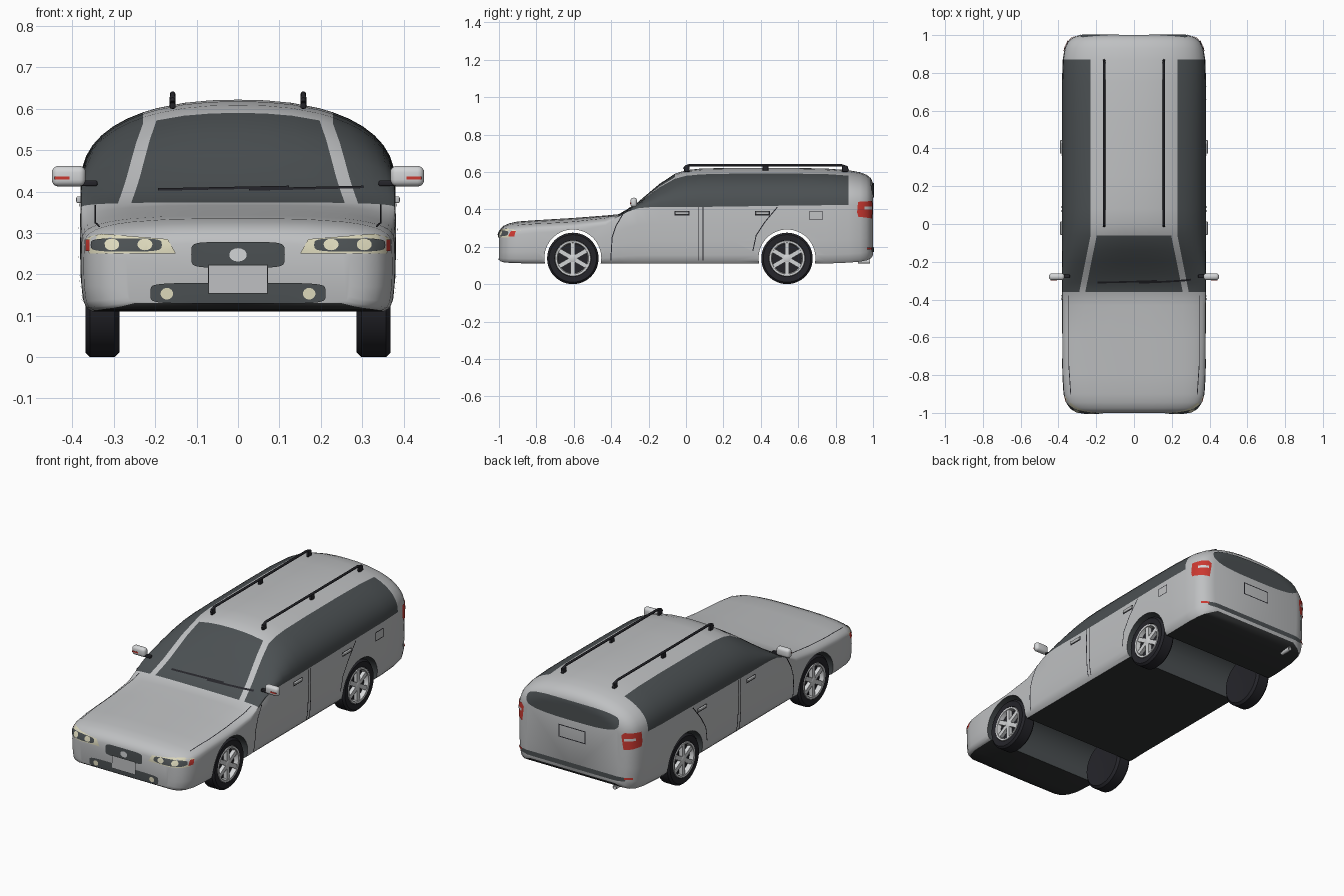
import bpy, bmesh, math
from mathutils import Vector, Matrix
from mathutils.bvhtree import BVHTree

old = bpy.data.objects.get("Cube")
if old:
    bpy.data.objects.remove(old, do_unlink=True)


def material(name, *rgb):
    m = bpy.data.materials.new(name)
    m.use_nodes = True
    m.diffuse_color = (*rgb, 1)
    m.node_tree.nodes["Principled BSDF"].inputs["Base Color"].default_value = (*rgb, 1)
    return m


SILVER = material("silver paint", .52, .53, .54)
GLASS = material("dark glass", .07, .08, .085)
UNDER = material("underside grey", .03, .032, .033)
BLACK = material("black rubber", .018, .018, .023)
CREAM = material("lamp cream", .72, .69, .5)
RED = material("lamp red", .6, .04, .03)
BRIGHT = material("bright metal", .65, .66, .67)


def finish(name, bm, *mats, angle=35):
    """Turn a bmesh into a smooth-shaded object."""
    mesh = bpy.data.meshes.new(name)
    bm.to_mesh(mesh)
    bm.free()
    ob = bpy.data.objects.new(name, mesh)
    bpy.context.collection.objects.link(ob)
    for m in mats:
        mesh.materials.append(m)
    smooth(ob, angle)
    return ob


def smooth(ob, angle=35):
    bpy.ops.object.select_all(action='DESELECT')
    ob.select_set(True)
    bpy.context.view_layer.objects.active = ob
    bpy.ops.object.shade_smooth_by_angle(angle=math.radians(angle))


def box(name, loc, size, mat, bevel=0):
    bm = bmesh.new()
    bmesh.ops.create_cube(bm, size=1, matrix=Matrix.Translation(loc) @ Matrix.Diagonal((*size, 1)))
    if bevel:
        bmesh.ops.bevel(bm, geom=bm.edges[:], offset=bevel, segments=4, profile=.5, affect='EDGES')
    return finish(name, bm, mat)


def lathe(name, profile, loc, axis, mat, steps=40):
    """Spin (radius, offset) points round an axis through loc."""
    bm = bmesh.new()
    axis = Vector(axis)
    pts = [bm.verts.new(Vector(loc) + axis * a + Vector((0, 0, r))) for r, a in profile]
    edges = [bm.edges.new(p) for p in zip(pts, pts[1:])]
    bmesh.ops.spin(bm, geom=pts + edges, cent=loc, axis=axis, angle=math.tau, steps=steps)
    bmesh.ops.remove_doubles(bm, verts=bm.verts, dist=.0001)
    bmesh.ops.recalc_face_normals(bm, faces=bm.faces)
    return finish(name, bm, mat)


# Body shell stations: y, half width, top, shoulder, bottom
STATIONS = [
    (-1, .27, .275, .235, .13), (-.992, .305, .295, .24, .122), (-.975, .335, .312, .25, .117),
    (-.945, .358, .325, .258, .114), (-.9, .372, .335, .265, .112), (-.8, .378, .342, .275, .11),
    (-.6, .38, .354, .285, .11), (-.43, .38, .367, .315, .11), (-.36, .38, .374, .36, .11),
    (-.31, .38, .403, .387, .11), (-.26, .38, .436, .405, .11), (-.2, .38, .487, .411, .11),
    (-.14, .38, .537, .412, .11), (-.06, .38, .59, .412, .11), (0, .38, .609, .412, .11),
    (.08, .38, .618, .413, .11), (.25, .38, .622, .415, .11), (.55, .38, .622, .42, .11),
    (.75, .38, .618, .422, .11), (.87, .376, .609, .424, .115), (.93, .366, .598, .424, .12),
    (.965, .35, .585, .424, .127), (.988, .322, .567, .424, .137), (1, .28, .54, .424, .155)]
ARC = 7


def section(y, w, top, sh, bot):
    """Closed ring; the pillar edges and the belt line fall on fixed columns."""
    t = min(1, max(0, (-.06 - y) / .3))
    n = 2.3 + .8 * t
    inner, outer = min(.197 + .061 * t, .7 * w), min(.23 + .06 * t, .8 * w)
    half = [(x, sh + (top - sh) * (1 - (x / w) ** n) ** (1 / n))
            for x in (0, inner / 3, inner * 2 / 3, inner, outer)]
    start = math.acos((outer / w) ** (n / 2))
    for k in range(ARC - 1, -1, -1):
        a = start * k / ARC
        half.append((w * math.cos(a) ** (2 / n), sh + (top - sh) * math.sin(a) ** (2 / n)))
    for f, s in ((.7, 1.004), (.4, 1), (.15, .987), (.05, .967), (0, .93), (0, 0)):
        half.append((w * s, bot + (sh - bot) * f))
    return half, [(x, y, z) for x, z in half] + [(-x, y, z) for x, z in half[-2:0:-1]]


bm = bmesh.new()
rings = []
for st in STATIONS:
    half, ring = section(*st)
    rings.append([bm.verts.new(p) for p in ring])
count, last = len(rings[0]), len(half) - 1
for i, (a, b) in enumerate(zip(rings, rings[1:])):
    y = (STATIONS[i][0] + STATIONS[i + 1][0]) / 2
    for j in range(count):
        k = (j + 1) % count
        f = bm.faces.new((a[j], a[k], b[k], b[j]))
        col = j if j < last else count - 1 - j
        if col < 3 and -.36 < y < -.06 or 4 <= col < 4 + ARC and -.36 < y < .87:
            f.material_index = 1
        elif col == last - 1:
            f.material_index = 2
for cap in (rings[0], rings[-1]):
    bm.faces.new(cap)
bmesh.ops.recalc_face_normals(bm, faces=bm.faces)
SHELL = BVHTree.FromBMesh(bm)
body = finish("body_shell", bm, SILVER, GLASS, UNDER)

# Wheel tunnels
AXLES = {"front": -.605, "rear": .54}
for y in AXLES.values():
    cutter = lathe("arch_cutter", [(0, -.5), (.152, -.5), (.152, .5), (0, .5)], (0, y, .14), (1, 0, 0), GLASS, 56)
    cutter.hide_render = True
    mod = body.modifiers.new("arch", 'BOOLEAN')
    mod.operation, mod.solver, mod.object = 'DIFFERENCE', 'EXACT', cutter
    mod.material_mode = 'TRANSFER'
    bpy.context.view_layer.objects.active = body
    bpy.ops.object.modifier_apply(modifier=mod.name)
    bpy.data.objects.remove(cutter, do_unlink=True)
smooth(body)


# Projection frames: 2D point -> ray start and direction
def front(u, v): return Vector((u, -2, v)), Vector((0, 1, 0))
def rear(u, v): return Vector((u, 2, v)), Vector((0, -1, 0))
def above(u, v): return Vector((u, v, 2)), Vector((0, 0, -1))
def side(s): return lambda u, v: (Vector((s * 2, u, v)), Vector((-s, 0, 0)))
def corner(s):
    return lambda u, v: (Vector((s * (1.345 - .707 * u), 1.965 + .707 * u, v)), Vector((-s, -1, 0)).normalized())


def oval(cx, cy, hw, hh, e=2, n=32):
    """Superellipse outline: e = 2 is round, larger is boxier."""
    def power(c): return math.copysign(abs(c) ** (2 / e), c)
    return [(cx + hw * power(math.cos(math.tau * i / n)), cy + hh * power(math.sin(math.tau * i / n)))
            for i in range(n)]


def rect(cx, cy, hw, hh):
    return [(cx - hw, cy - hh), (cx + hw, cy - hh), (cx + hw, cy + hh), (cx - hw, cy + hh)]


def strip(path, width=.005):
    quads = []
    for a, b in zip(path, path[1:]):
        a, b = Vector(a), Vector(b)
        d = (b - a).normalized() * width / 2
        off = Vector((-d.y, d.x))
        quads.append([a - off - d, b - off + d, b + off + d, a + off - d])
    return quads


def plate(name, outlines, frame, mat, layer=0):
    """Slice flat outlines and drape them on the shell."""
    bm = bmesh.new()
    for o in outlines:
        bm.faces.new([bm.verts.new((p[0], p[1], 0)) for p in o])
    for axis in (0, 1):
        vals = [v.co[axis] for v in bm.verts]
        normal = Vector((1 - axis, axis, 0))
        for k in range(int(min(vals) / .02) - 1, int(max(vals) / .02) + 2):
            bmesh.ops.bisect_plane(bm, geom=bm.verts[:] + bm.edges[:] + bm.faces[:], dist=.00001,
                                   plane_co=normal * k * .02, plane_no=normal)
    for v in bm.verts:
        start, d = frame(v.co.x, v.co.y)
        hit = SHELL.ray_cast(start, d)[0] or SHELL.find_nearest(start + d)[0]
        v.co = hit - d * (.004 + .0015 * layer)
    bm.normal_update()
    for f in bm.faces:
        if f.normal.dot(d) > 0:
            f.normal_flip()
    return finish(name, bm, mat)


# Nose
plate("grille", [oval(0, .247, .113, .031, 6)], front, GLASS)
plate("grille_oval", [oval(0, .247, .021, .016)], front, BRIGHT, 1)
plate("front_plate_edge", [rect(0, .188, .073, .036)], front, UNDER, 1)
plate("front_plate", [rect(0, .188, .07, .033)], front, SILVER, 2)
plate("lower_intake", [oval(0, .154, .212, .025, 6)], front, GLASS)
plate("wipers", strip([(-.19, .405), (.12, .411)], .006) + strip([(.03, .405), (.3, .411)], .006), front, BLACK)

# Tail
plate("rear_window", [oval(0, .488, .285, .054, 3)], rear, GLASS)
plate("rear_bumper_strip", [oval(0, .185, .32, .013, 8)], rear, GLASS)
plate("rear_plate_outline", strip([*rect(0, .36, .08, .033), (-.08, .327)]), rear, BLACK)
lathe("exhaust", [(0, -.04), (.012, -.04), (.012, .025), (.009, .025), (.009, 0), (0, 0)],
      (-.25, .96, .122), (0, 1, 0), BRIGHT, 20)
plate("fuel_flap", strip([*rect(.695, .367, .034, .023), (.661, .344)], .004), side(1), BLACK)

for s, label in ((1, "left"), (-1, "right")):
    # Lamps
    lamp = [(.15, .25), (.36, .25), (.37, .288), (.33, .298), (.17, .285)]
    plate(label + "_headlight", [[(s * x, z) for x, z in lamp]], front, CREAM)
    plate(label + "_headlight_lens", [oval(s * .27, .271, .086, .016, 4)], front, GLASS, 1)
    plate(label + "_headlight_bulbs", [oval(s * x, .272, .018, .014) for x in (.225, .305)], front, CREAM, 2)
    plate(label + "_marker", [rect(s * .364, .27, .005, .014)], front, RED, 2)
    plate(label + "_fog_lamp", [oval(s * .172, .153, .015, .014)], front, CREAM, 1)
    plate(label + "_tail_lamp", [[(-.055, .385), (-.05, .36), (.045, .35), (.055, .43), (.04, .445), (-.05, .44)]],
          corner(s), RED)
    plate(label + "_tail_lamp_bar", [rect(.012, .407, .03, .007)], corner(s), BRIGHT, 1)
    plate(label + "_reflector", [rect(.02, .19, .022, .006)], corner(s), RED, 1)

    # Panel gaps and handles
    seams = strip([(-.34, .37), (-.375, .31), (-.395, .25), (-.402, .13)]) + \
        strip([(.068, .41), (.068, .13)]) + strip([(.09, .41), (.09, .13)]) + \
        strip([(.487, .41), (.42, .33), (.375, .26), (.358, .18)])
    plate(label + "_door_gaps", seams, side(s), BLACK)
    plate(label + "_hood_gap", strip([(s * .345, -.38), (s * .345, -.75), (s * .335, -.9)], .004), above, BLACK)
    for part, y in (("front", -.022), ("rear", .408)):
        plate(f"{label}_{part}_handle_gap", [rect(y, .379, .04, .012)], side(s), BLACK)
        box(f"{label}_{part}_handle", (s * .385, y, .38), (.012, .072, .016), SILVER, .004)

    # Door mirror
    box(label + "_mirror", (s * .409, -.279, .437), (.082, .036, .05), BRIGHT, .016)
    box(label + "_mirror_arm", (s * .365, -.277, .42), (.05, .02, .014), BLACK, .004)
    box(label + "_mirror_signal", (s * .425, -.297, .433), (.036, .004, .007), RED)

    # Roof rail
    curve = bpy.data.curves.new(label + "_roof_rail", 'CURVE')
    curve.dimensions, curve.bevel_depth, curve.bevel_resolution = '3D', .0065, 2
    curve.use_fill_caps = True
    path = [(-.012, .615), (.0, .63), (.02, .636), (.83, .636), (.855, .628), (.867, .605)]
    spline = curve.splines.new('POLY')
    spline.points.add(len(path) - 1)
    for p, (y, z) in zip(spline.points, path):
        p.co = (s * .158, y, z, 1)
    rail = bpy.data.objects.new(label + "_roof_rail", curve)
    bpy.context.collection.objects.link(rail)
    curve.materials.append(BLACK)
    smooth_target = rail
    bpy.ops.object.select_all(action='DESELECT')
    rail.select_set(True)
    bpy.context.view_layer.objects.active = rail
    bpy.ops.object.convert(target='MESH')
    smooth(bpy.context.object, 50)
    for part, y in (("front", .005), ("middle", .425), ("rear", .85)):
        box(f"{label}_{part}_rail_post", (s * .158, y, .616), (.014, .03, .032), BLACK, .004)

    # Wheels
    for part, y in AXLES.items():
        name, hub = f"{part}_{label}_", (s * .328, y, .1375)
        tyre = [(0, -.03), (.09, -.04), (.125, -.042), (.1375, -.03), (.1375, .03),
                (.127, .041), (.097, .038), (.09, .015), (0, .015)]
        lathe(name + "tyre", tyre, hub, (s, 0, 0), BLACK, 48)
        lathe(name + "rim", [(.096, .034), (.094, .041), (.084, .04), (.079, .016)], hub, (s, 0, 0), BRIGHT, 48)
        lathe(name + "hub", [(.026, .016), (.024, .034), (.015, .038), (0, .038)], hub, (s, 0, 0), BRIGHT, 24)
        bm = bmesh.new()
        for k in range(6):
            spoke = Matrix.Translation(hub) @ Matrix.Rotation(math.tau * k / 6, 4, 'X') @ \
                Matrix.Translation((s * .026, 0, .052)) @ Matrix.Diagonal((.02, .024, .066, 1))
            bmesh.ops.create_cube(bm, size=1, matrix=spoke)
        finish(name + "spokes", bm, BRIGHT)
